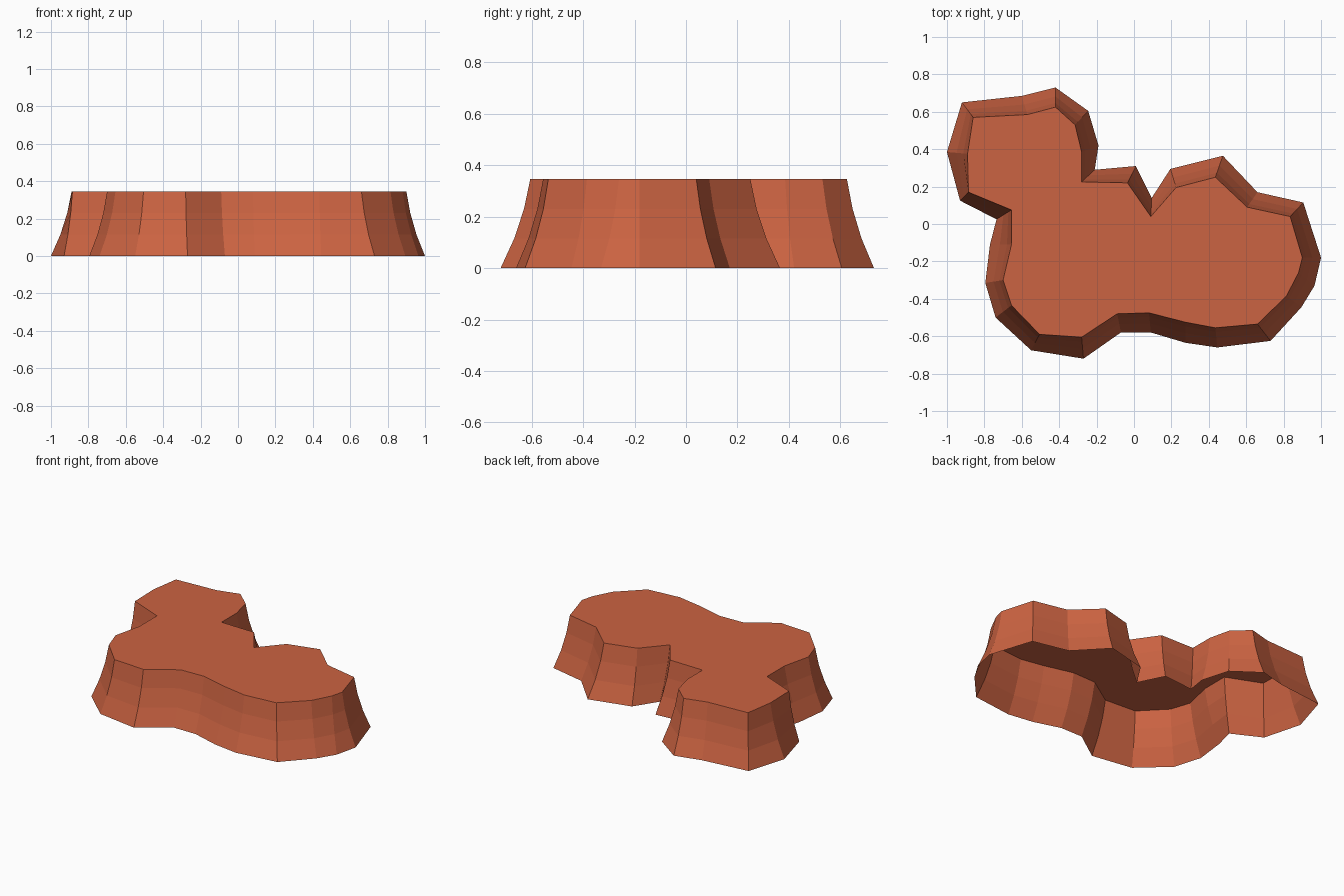
import bpy, bmesh

HEIGHT = 0.345

# Outline: foot (x, y) paired with rim (x, y), clockwise from above
outline = [
    (-0.92, 0.65, -0.86, 0.57), (-0.60, 0.685, -0.57, 0.585),
    (-0.42, 0.73, -0.42, 0.625), (-0.245, 0.605, -0.315, 0.53),
    (-0.19, 0.42, -0.28, 0.385), (-0.21, 0.29, -0.28, 0.225),
    (0.01, 0.31, -0.035, 0.22), (0.095, 0.14, 0.09, 0.04),
    (0.195, 0.295, 0.225, 0.195), (0.475, 0.365, 0.435, 0.25),
    (0.66, 0.17, 0.605, 0.09), (0.905, 0.115, 0.835, 0.04),
    (1.0, -0.18, 0.90, -0.18), (0.965, -0.33, 0.88, -0.26),
    (0.895, -0.445, 0.815, -0.385), (0.73, -0.625, 0.66, -0.535),
    (0.445, -0.66, 0.435, -0.555), (0.275, -0.635, 0.275, -0.525),
    (0.09, -0.58, 0.08, -0.475), (-0.07, -0.58, -0.09, -0.48),
    (-0.27, -0.72, -0.28, -0.605), (-0.55, -0.675, -0.505, -0.59),
    (-0.74, -0.50, -0.655, -0.435), (-0.795, -0.315, -0.70, -0.30),
    (-0.77, -0.11, -0.655, -0.11), (-0.735, 0.025, -0.655, 0.075),
    (-0.93, 0.125, -0.885, 0.17), (-1.0, 0.385, -0.89, 0.375),
]
# Flared wall profile: (height fraction, inset fraction)
profile = [(0, 0), (1 / 3, 0.46), (2 / 3, 0.79), (1, 1)]

clay = bpy.data.materials.new("red_clay")
clay.diffuse_color = (0.60, 0.125, 0.054, 1)

# Open-bottomed plateau: stacked rings bridged into walls, capped on top
bm = bmesh.new()
rings = [[bm.verts.new((fx + (rx - fx) * t, fy + (ry - fy) * t, HEIGHT * h))
          for fx, fy, rx, ry in outline] for h, t in profile]
n = len(outline)
for low, high in zip(rings, rings[1:]):
    for i in range(n):
        j = (i + 1) % n
        bm.faces.new((low[j], low[i], high[i], high[j]))
bm.faces.new(rings[-1][::-1])

mesh = bpy.data.meshes.new("plateau")
bm.to_mesh(mesh)
bm.free()
mesh.materials.append(clay)
plateau = bpy.data.objects.new("plateau", mesh)
bpy.context.collection.objects.link(plateau)
